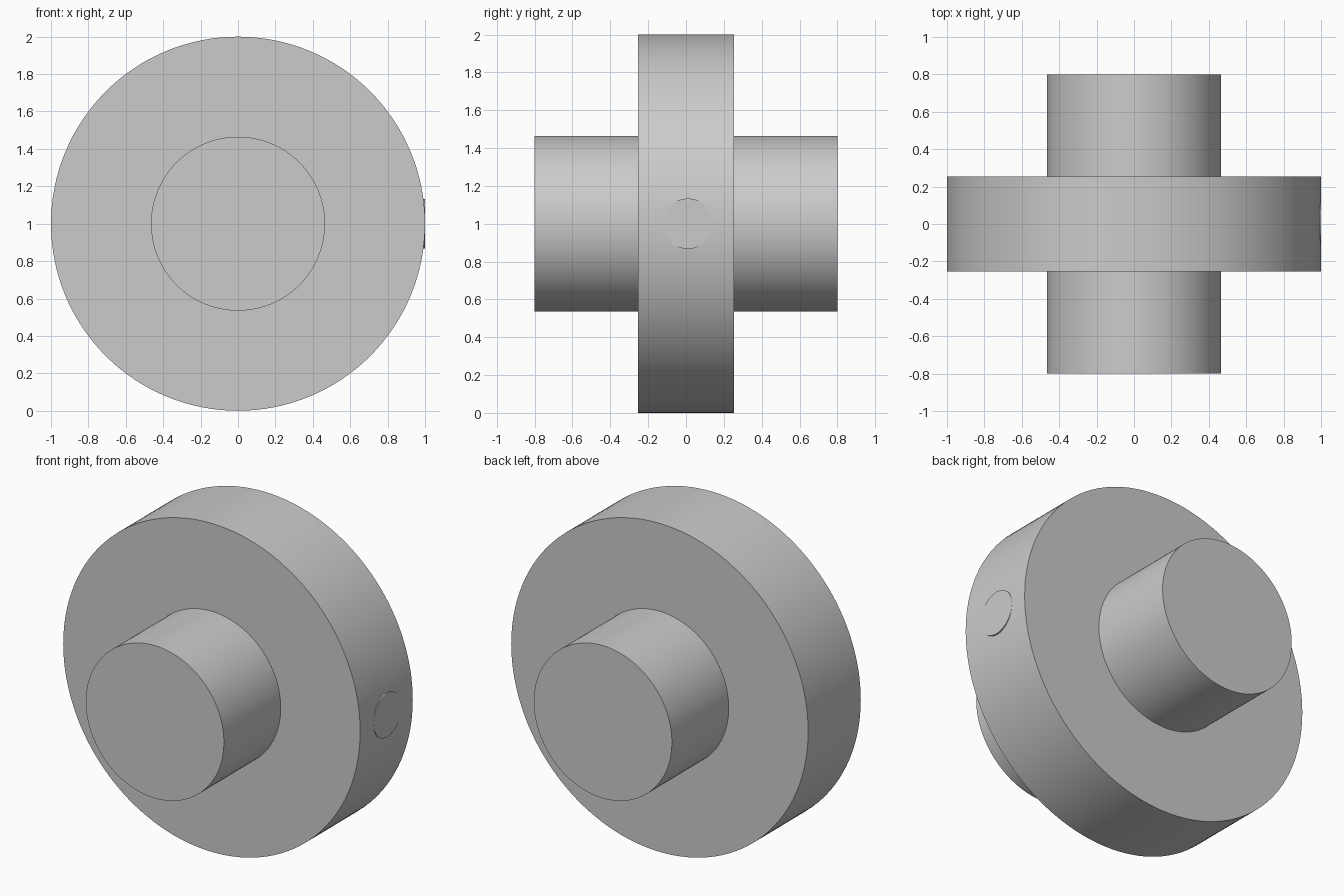
import bpy
import math

cube = bpy.data.objects.get("Cube")
if cube:
    bpy.data.objects.remove(cube, do_unlink=True)

# Plain grey for every part
grey = bpy.data.materials.new("grey")
grey.use_nodes = True
colour = (0.6, 0.6, 0.6, 1)
grey.diffuse_color = colour
grey.node_tree.nodes["Principled BSDF"].inputs["Base Color"].default_value = colour


def cylinder(name, radius, length, location, rotation, sides=128):
    bpy.ops.mesh.primitive_cylinder_add(vertices=sides, radius=radius, depth=length,
                                        location=location, rotation=rotation)
    part = bpy.context.object
    part.name = name
    part.data.materials.append(grey)
    bpy.ops.object.shade_smooth_by_angle(angle=math.radians(30))
    return part


along_y = (math.pi / 2, 0, 0)
along_x = (0, math.pi / 2, 0)

# Broad disc
cylinder("wheel_disc", 1.0, 0.506, (0, 0, 1), along_y)

# Hub stubs on both faces of the disc
for name, side in (("front_hub", -1), ("back_hub", 1)):
    cylinder(name, 0.465, 0.56, (0, side * 0.52, 1), along_y)

# Round plug set into the rim, its flat end just level with the rim
cylinder("rim_plug", 0.133, 0.1, (0.95, 0.01, 1), along_x, 64)
